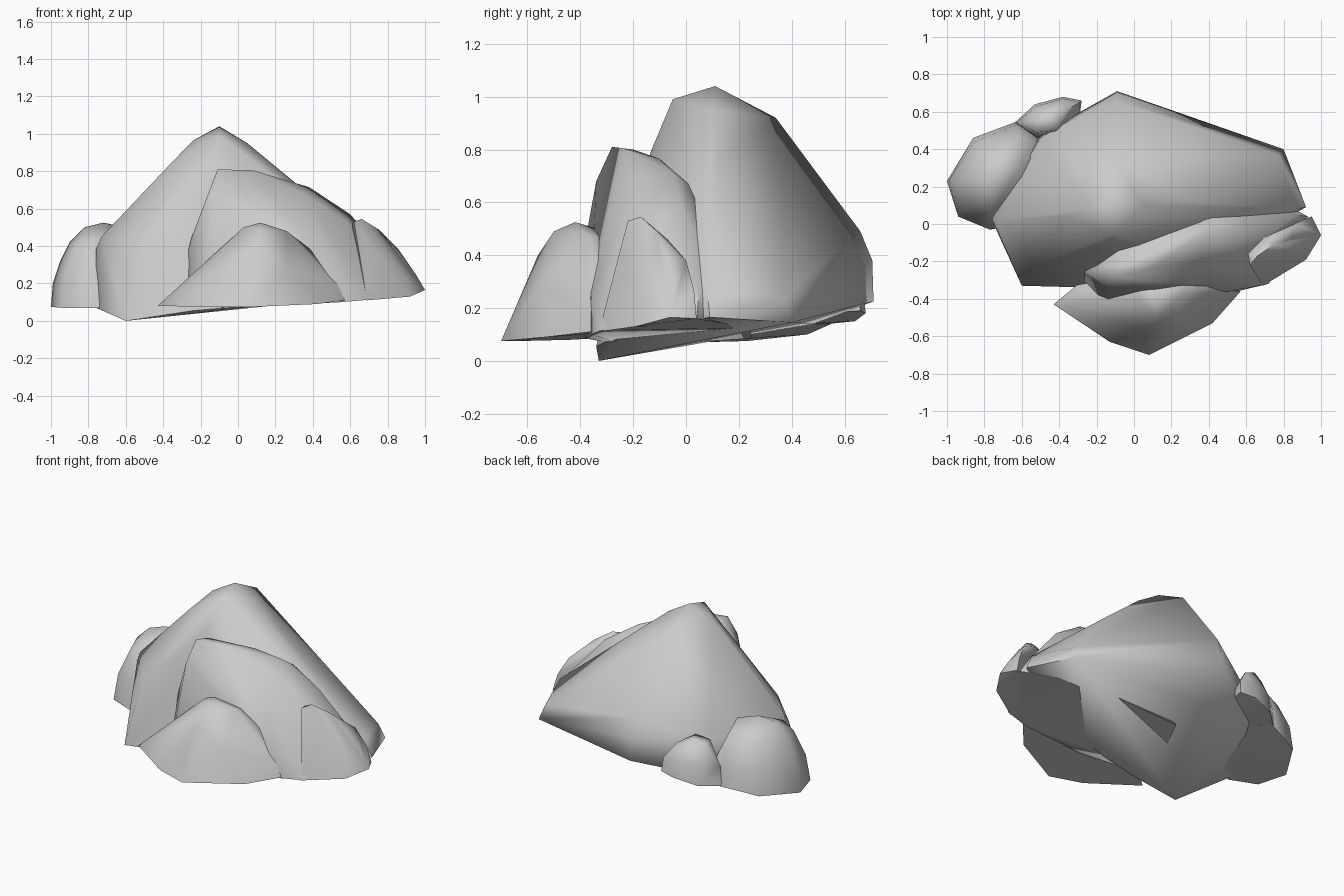
import bpy, bmesh, math


def rock(name, foot, shoulder, crown):
    """Boulder wrapped around three tiers of corner points."""
    bm = bmesh.new()
    for p in foot + shoulder + crown:
        bm.verts.new(p)
    bmesh.ops.convex_hull(bm, input=bm.verts[:])
    loose = [v for v in bm.verts if not v.link_faces]
    bmesh.ops.delete(bm, geom=loose, context='VERTS')
    bmesh.ops.dissolve_limit(bm, angle_limit=math.radians(3),
                             verts=bm.verts[:], edges=bm.edges[:])
    bmesh.ops.recalc_face_normals(bm, faces=bm.faces[:])
    me = bpy.data.meshes.new(name)
    bm.to_mesh(me)
    bm.free()
    ob = bpy.data.objects.new(name, me)
    bpy.context.collection.objects.link(ob)
    bpy.ops.object.select_all(action='DESELECT')
    ob.select_set(True)
    bpy.context.view_layer.objects.active = ob
    bpy.ops.object.shade_smooth_by_angle(angle=math.radians(80))
    return ob


# Tall central boulder with a tilted underside
rock("main_boulder",
     [(-.6, -.33, 0), (-.24, -.34, .055), (.3, -.25, .1), (.92, .09, .165),
      (.8, .4, .145), (-.09, .71, .225), (-.5, .48, .14), (-.76, .02, .07)],
     [(-.76, .03, .38), (-.73, .02, .45), (-.57, -.26, .25), (-.52, -.22, .42),
      (-.2, -.28, .3), (-.09, .705, .38), (.77, .37, .24), (.87, .08, .27),
      (-.5, .46, .36), (-.1, .66, .49)],
     [(-.1, .11, 1.04), (-.24, .08, .965), (-.1, -.05, .99), (.05, .1, .95),
      (-.1, .34, .92), (-.09, .5, .7), (-.38, .04, .82), (-.55, .02, .63),
      (.28, .12, .76), (-.15, -.13, .8), (-.2, -.2, .6)])

# Leaning slab across the front right, its foot running under the main boulder
rock("leaning_slab",
     [(-.2, -.35, .09), (.1, -.38, .085), (.55, -.36, .1), (.72, -.32, .115),
      (.93, .04, .16), (.56, .24, .125), (-.12, .25, .085), (-.35, -.22, .055)],
     [(-.25, -.26, .44), (-.19, -.38, .3), (-.14, -.4, .35), (.05, -.385, .33),
      (.5, -.36, .24), (.68, -.25, .3), (.86, .05, .27), (.66, .06, .38),
      (-.14, -.34, .68)],
     [(-.11, -.28, .81), (-.08, -.2, .8), (.08, -.24, .805), (.2, -.1, .765),
      (.38, -.05, .715), (.6, -.01, .57), (.4, .01, .67), (.36, -.2, .67),
      (.58, -.17, .53)])

# Low boulder at the front
rock("front_boulder",
     [(-.43, -.43, .08), (-.13, -.63, .075), (.08, -.7, .075), (.42, -.53, .09),
      (.57, -.36, .11), (.4, -.25, .11), (-.25, -.28, .09)],
     [(-.37, -.43, .12), (-.11, -.61, .14), (.08, -.67, .14), (.39, -.51, .17),
      (.54, -.36, .18), (.06, -.62, .25), (.25, -.56, .28)],
     [(-.02, -.42, .4), (.03, -.4, .5), (.12, -.42, .525), (.26, -.38, .48),
      (.39, -.33, .38), (.1, -.56, .4), (.12, -.5, .49), (.05, -.3, .49),
      (.25, -.3, .46)])

# Boulder on the left flank
rock("left_boulder",
     [(-1, .23, .075), (-.86, .46, .1), (-.62, .55, .14), (-.45, .4, .14),
      (-.6, 0, .07), (-.77, -.03, .07), (-.94, .04, .07)],
     [(-.99, .23, .2), (-.85, .44, .26), (-.63, .53, .26), (-.92, .06, .24),
      (-.78, .0, .24), (-.95, .23, .32)],
     [(-.9, .23, .42), (-.82, .24, .5), (-.72, .27, .525), (-.6, .32, .5),
      (-.8, .39, .41), (-.62, .47, .42), (-.86, .1, .4), (-.76, .07, .43)])

# Small stone tucked behind the left boulder
rock("back_stone",
     [(-.64, .54, .14), (-.53, .64, .15), (-.38, .68, .18), (-.28, .66, .19),
      (-.3, .5, .18), (-.5, .45, .14)],
     [(-.63, .54, .27), (-.52, .63, .28), (-.38, .67, .29), (-.29, .65, .28)],
     [(-.53, .56, .4), (-.45, .59, .42), (-.36, .61, .38), (-.42, .5, .41),
      (-.52, .49, .4)])

# Narrow stone on the right end
rock("right_stone",
     [(.69, -.33, .11), (.92, -.19, .13), (1, -.06, .165), (.95, .04, .16),
      (.65, -.1, .13)],
     [(.72, -.27, .21), (.74, -.24, .32), (.9, -.15, .23), (.95, -.05, .25),
      (.92, .03, .27), (.86, .0, .38)],
     [(.62, -.22, .53), (.66, -.17, .545), (.75, -.11, .49), (.7, -.07, .46),
      (.61, -.16, .52), (.67, -.23, .45), (.84, -.08, .39)])
